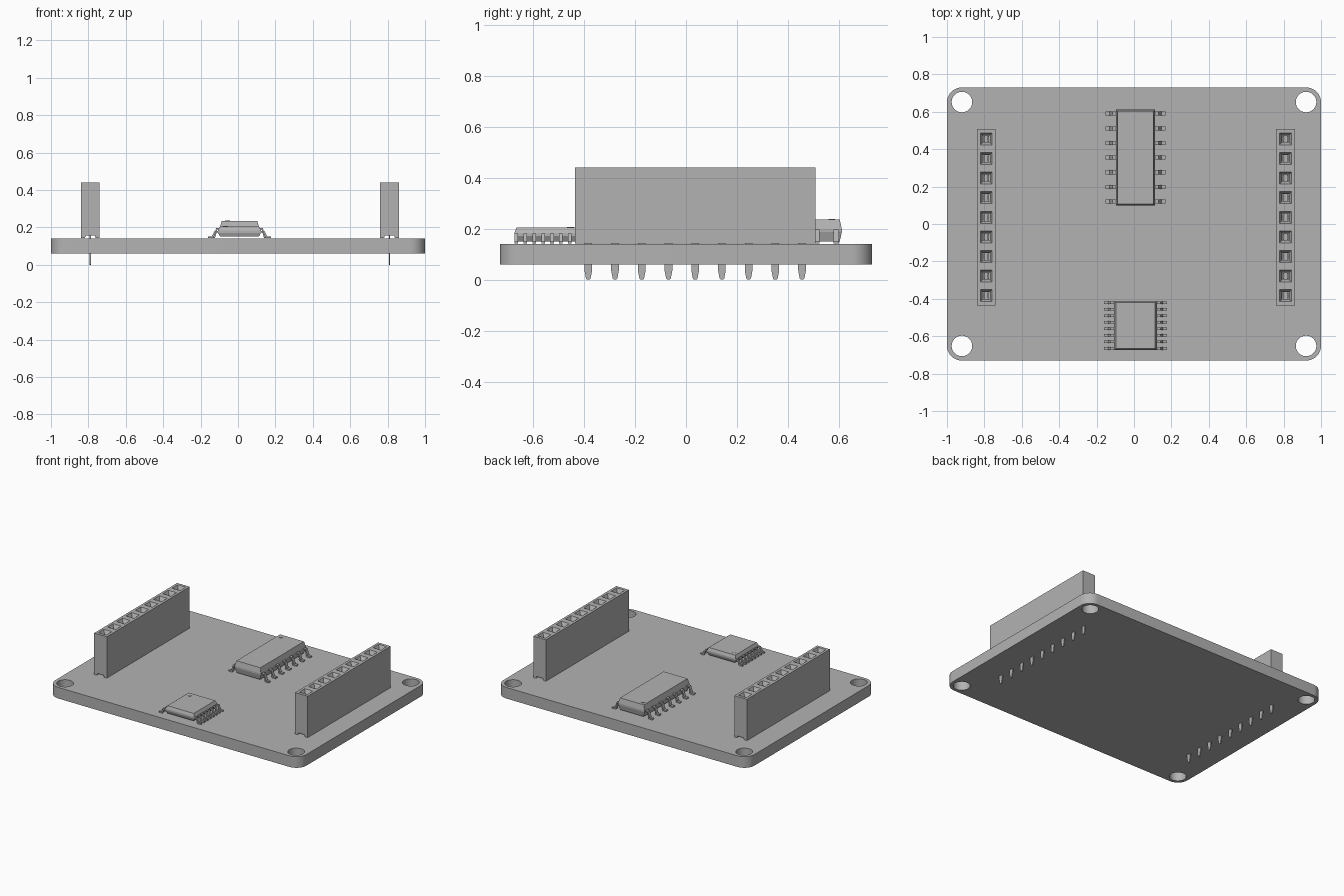
import bpy, bmesh
from math import sin, cos, pi, radians

if "Cube" in bpy.data.objects:
    bpy.data.objects.remove(bpy.data.objects["Cube"])

grey = bpy.data.materials.new("plain grey")
grey.use_nodes = True
COLOUR = (0.45, 0.45, 0.45, 1)
grey.diffuse_color = COLOUR
grey.node_tree.nodes["Principled BSDF"].inputs["Base Color"].default_value = COLOUR

BOARD_LOW, BOARD_TOP = 0.06, 0.14


def finish(name, bm):
    """Turn a bmesh into a named object."""
    mesh = bpy.data.meshes.new(name)
    bm.to_mesh(mesh)
    bm.free()
    mesh.materials.append(grey)
    obj = bpy.data.objects.new(name, mesh)
    bpy.context.collection.objects.link(obj)
    return obj


def prism(bm, outline, direction, start, end):
    """Extrude an (a, z) outline along x or y."""
    def point(a, z, d):
        return (a, d, z) if direction == "y" else (d, a, z)
    ends = [[bm.verts.new(point(a, z, d)) for a, z in outline] for d in (start, end)]
    n = len(outline)
    faces = [bm.faces.new(e) for e in ends]
    for i in range(n):
        j = (i + 1) % n
        faces.append(bm.faces.new((ends[0][i], ends[0][j], ends[1][j], ends[1][i])))
    bmesh.ops.recalc_face_normals(bm, faces=faces)
    return faces


def stack(bm, cx, cy, rings, cap_start=True):
    """Join rectangles given as (half x, half y, z)."""
    loops = [[bm.verts.new((cx + sx * hx, cy + sy * hy, z))
              for sx, sy in ((-1, -1), (1, -1), (1, 1), (-1, 1))] for hx, hy, z in rings]
    for low, high in zip(loops, loops[1:]):
        for i in range(4):
            j = (i + 1) % 4
            bm.faces.new((low[i], low[j], high[j], high[i]))
    bm.faces.new(loops[-1])
    if cap_start:
        bm.faces.new(loops[0][::-1])


# Circuit board with rounded corners and mounting holes
def arc(cx, cy, r, a0, a1, steps):
    return [(cx + r * cos(a0 + (a1 - a0) * i / steps),
             cy + r * sin(a0 + (a1 - a0) * i / steps)) for i in range(steps + 1)]


HX, HY, RADIUS = 1.0, 0.73, 0.08
corners = ((1, 1), (-1, 1), (-1, -1), (1, -1))
outline = []
for k, (sx, sy) in enumerate(corners):
    outline += arc(sx * (HX - RADIUS), sy * (HY - RADIUS), RADIUS, k * pi / 2, (k + 1) * pi / 2, 10)
loops = [outline]
for sx, sy in corners:
    loops.append(arc(sx * 0.92, sy * 0.652, 0.055, 0, 2 * pi, 32)[:-1])

bm = bmesh.new()
edges = []
for loop in loops:
    vs = [bm.verts.new((x, y, BOARD_LOW)) for x, y in loop]
    edges += [bm.edges.new((vs[i - 1], vs[i])) for i in range(len(vs))]
bmesh.ops.triangle_fill(bm, edges=edges, use_beauty=True, use_dissolve=False)
top = bmesh.ops.extrude_face_region(bm, geom=bm.faces[:], use_keep_orig=True)
for v in top["geom"]:
    if isinstance(v, bmesh.types.BMVert):
        v.co.z = BOARD_TOP
bmesh.ops.recalc_face_normals(bm, faces=bm.faces)
board = finish("circuit_board", bm)
bpy.context.view_layer.objects.active = board
board.select_set(True)
bpy.ops.object.shade_smooth_by_angle(angle=radians(30))
board.select_set(False)

# Socket headers with funnel openings, contacts and tapered pins
PITCH, HALF, HEAD_TOP, MID_Y = 0.1048, 0.05, 0.44, 0.036
for side, cx in (("right", -0.79), ("left", 0.81)):
    bm = bmesh.new()
    notch = [(cx + a, z) for a, z in
             ((-0.03, BOARD_TOP + 0.002), (-0.024, 0.156), (0.024, 0.156), (0.03, BOARD_TOP + 0.002))]
    profile = [(cx - HALF, HEAD_TOP), (cx - HALF, BOARD_TOP + 0.002), *notch,
               (cx + HALF, BOARD_TOP + 0.002), (cx + HALF, HEAD_TOP)]
    faces = prism(bm, profile, "y", MID_Y - PITCH * 4.5, MID_Y + PITCH * 4.5)
    bm.faces.remove(faces[-1])
    contacts, pins = bmesh.new(), bmesh.new()
    for i in range(-4, 5):
        y = MID_Y + i * PITCH
        stack(bm, cx, y, [(HALF, PITCH / 2, HEAD_TOP), (0.032, 0.032, HEAD_TOP),
                          (0.019, 0.019, HEAD_TOP - 0.025), (0.019, 0.019, 0.25)], False)
        for s in (-1, 1):
            stack(contacts, cx + s * 0.011, y, [(0.004, 0.016, 0.25), (0.004, 0.016, 0.4)])
        half = [(0.015, 0.16), (0.015, 0.035), (0.009, 0.004), (0.005, 0)]
        blade = [(y - a, z) for a, z in half] + [(y + a, z) for a, z in half[::-1]]
        prism(pins, blade, "x", cx - 0.004, cx + 0.004)
    finish(side + "_header", bm)
    finish(side + "_header_contacts", contacts)
    finish(side + "_header_pins", pins)


# Chips with drafted bodies, a corner dot and bent legs
def chip(name, cy, hx, hy, low, high, count, pitch, leg_half, reach):
    cx, thick = 0.008, 0.009
    mid = (low + high) / 2
    bm = bmesh.new()
    stack(bm, cx, cy, [(hx - 0.012, hy - 0.008, low), (hx, hy, mid - 0.006), (hx, hy, mid + 0.006),
                       (hx - 0.010, hy - 0.008, high)])
    finish(name + "_body", bm)

    bm = bmesh.new()
    disc = bmesh.ops.create_cone(bm, cap_ends=True, segments=20, radius1=0.013, radius2=0.013, depth=0.003)
    bmesh.ops.translate(bm, verts=disc["verts"], vec=(cx - hx + 0.04, cy + hy - 0.04, high + 0.001))
    finish(name + "_dot", bm)

    bm = bmesh.new()
    knee, foot = hx + (reach - hx) * 0.35, hx + (reach - hx) * 0.55
    z = BOARD_TOP + 0.002
    path = [(hx - 0.01, mid + thick / 2), (knee, mid + thick / 2), (foot + 0.004, z + thick),
            (reach, z + thick), (reach, z), (foot - 0.004, z), (knee - 0.006, mid - thick / 2),
            (hx - 0.01, mid - thick / 2)]
    for s in (-1, 1):
        for i in range(count):
            y = cy + (i - (count - 1) / 2) * pitch
            prism(bm, [(cx + s * a, h) for a, h in path], "y", y - leg_half, y + leg_half)
    finish(name + "_legs", bm)


chip("large_chip", 0.355, 0.105, 0.256, 0.15, 0.235, 7, 0.0783, 0.011, 0.16)
chip("small_chip", -0.543, 0.115, 0.13, 0.15, 0.204, 8, 0.035, 0.007, 0.168)
